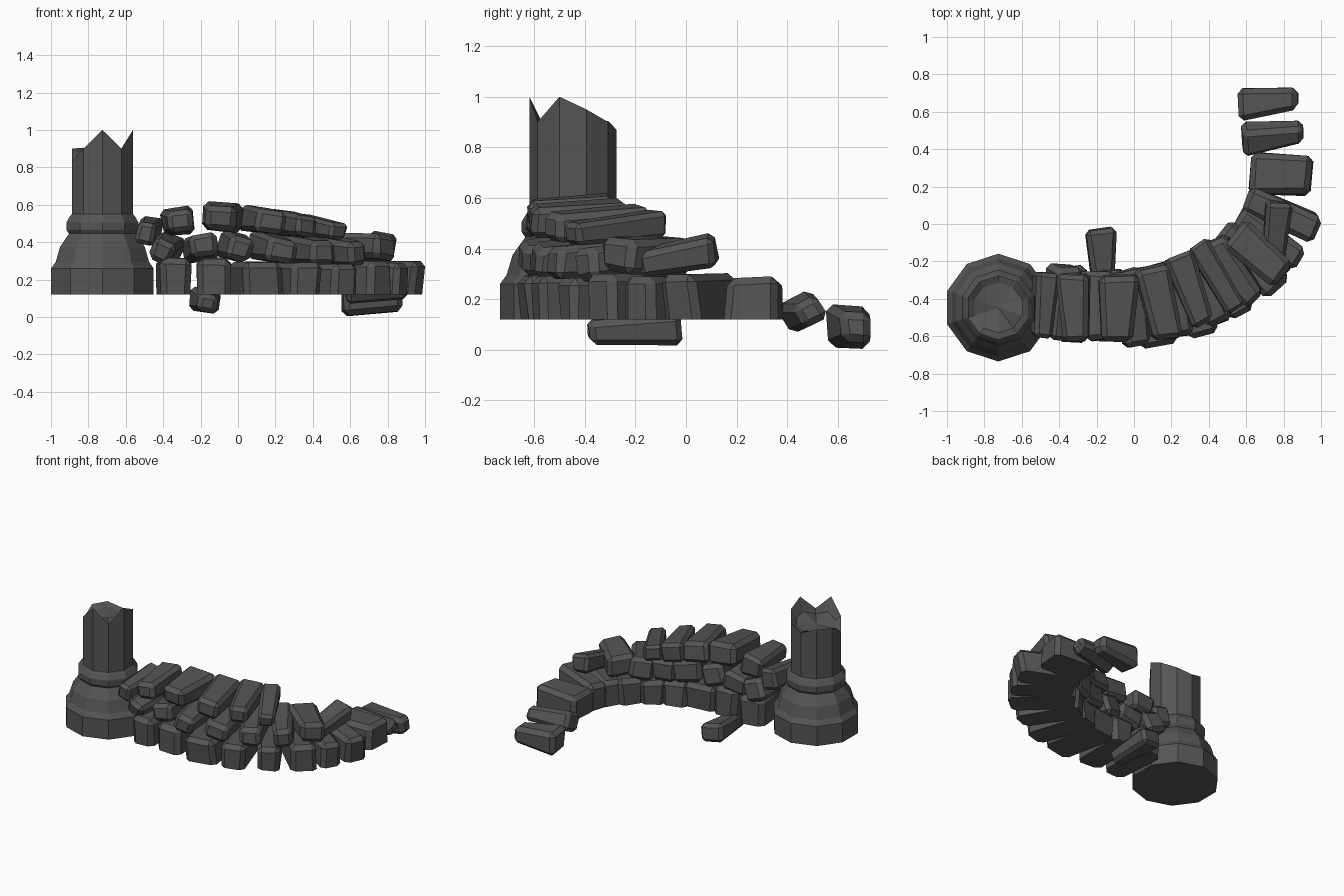
import bpy, bmesh, math, random
from mathutils import Matrix, Euler

random.seed(7)
dark = bpy.data.materials.new("dark_stone")
dark.diffuse_color = (0.09, 0.09, 0.09, 1)


def finish(bm, name):
    bmesh.ops.recalc_face_normals(bm, faces=bm.faces)
    me = bpy.data.meshes.new(name)
    bm.to_mesh(me)
    bm.free()
    me.materials.append(dark)
    ob = bpy.data.objects.new(name, me)
    bpy.context.collection.objects.link(ob)
    return ob


def stone(name, x, y, z, w, d, h, yaw, pitch=0, roll=0, taper=0.8, flat=False):
    """Roughly cut block: local y runs through the wall, +y towards the inside."""
    bm = bmesh.new()
    bmesh.ops.create_cube(bm, size=1)
    for v in bm.verts:
        k = taper if v.co.y < 0 else 1
        low = v.co.z < 0
        v.co.x *= w * k * random.uniform(0.84, 1.1)
        v.co.y *= d * random.uniform(0.88, 1.04)
        if not (flat and low):
            v.co.z *= h * (1 if flat else k) * random.uniform(0.87, 1.07)
        else:
            v.co.z *= h
    # wide chamfers above, a crisp edge where the bottom course meets the ground
    edges = [e for e in bm.edges if not (flat and all(v.co.z < 0 for v in e.verts))]
    bmesh.ops.bevel(bm, geom=edges, offset=min(w, h) * 0.17, offset_type='OFFSET',
                    segments=1, profile=0.5, affect='EDGES')
    rot = Euler((math.radians(pitch), math.radians(roll), math.radians(yaw))).to_matrix().to_4x4()
    bm.transform(Matrix.Translation((x, y, z)) @ rot)
    return finish(bm, name)


# Broken column: ten-sided lathe with a jagged top ring
CX, CY, N = -0.725, -0.447, 10
profile = [(0.288, 0.12), (0.288, 0.26), (0.262, 0.295), (0.238, 0.375), (0.188, 0.445),
           (0.202, 0.465), (0.203, 0.505), (0.185, 0.535), (0.172, 0.55)]
jagged = [1.0, 0.90, 1.0, 0.95, 0.90, 0.87, 0.905, 0.90, 0.83, 0.90]
bm = bmesh.new()


def ring(r, zs):
    out = []
    for i in range(N):
        a = math.radians(-90 + 36 * i)
        out.append(bm.verts.new((CX + r * math.cos(a), CY + r * math.sin(a), zs[i])))
    return out


rings = [ring(r, [z] * N) for r, z in profile] + [ring(0.172, jagged)]
rings.append(ring(0.135, [0.87 + 0.3 * (z - 0.88) for z in jagged]))
for a, b in zip(rings, rings[1:]):
    for i in range(N):
        j = (i + 1) % N
        bm.faces.new((a[i], a[j], b[j], b[i]))
bm.faces.new(rings[0][::-1])
tip = bm.verts.new((CX, CY, 0.87))
for i in range(N):
    bm.faces.new((rings[-1][i], rings[-1][(i + 1) % N], tip))
finish(bm, "broken_column")

# Bottom course, flat underneath, curving round to the right
bottom = [
    (-0.34, -0.43, 0.22, 0.19, 0.43, 0.20, 3),
    (-0.125, -0.44, 0.22, 0.19, 0.41, 0.20, 0),
    (0.10, -0.44, 0.21, 0.23, 0.44, 0.18, 10),
    (0.30, -0.385, 0.205, 0.18, 0.45, 0.17, 20),
    (0.46, -0.30, 0.205, 0.17, 0.44, 0.17, 32),
    (0.615, -0.20, 0.21, 0.19, 0.45, 0.18, 45),
    (0.72, -0.08, 0.21, 0.17, 0.43, 0.18, 56),
    (0.785, 0.055, 0.21, 0.17, 0.43, 0.18, 66),
    (0.78, 0.265, 0.205, 0.22, 0.34, 0.17, 87)]
for i, s in enumerate(bottom):
    stone(f"bottom_stone_{i + 1}", *s, flat=True, taper=0.92)

# Middle course, last numbers tilt the block
middle = [
    (-0.39, -0.42, 0.36, 0.16, 0.40, 0.16, -4, 4, 25),
    (-0.19, -0.44, 0.375, 0.18, 0.39, 0.15, 4, -3, -10),
    (-0.01, -0.45, 0.37, 0.16, 0.43, 0.16, 8, 3, 15),
    (0.19, -0.41, 0.365, 0.21, 0.43, 0.16, 14, 4, 10),
    (0.38, -0.34, 0.355, 0.18, 0.43, 0.16, 24, 3, 0),
    (0.53, -0.25, 0.35, 0.17, 0.41, 0.16, 36, 4, -8),
    (0.67, -0.16, 0.37, 0.21, 0.36, 0.165, 48, 0, 5),
    (0.76, -0.04, 0.365, 0.16, 0.33, 0.13, -4, 10, 8)]
for i, s in enumerate(middle):
    stone(f"middle_stone_{i + 1}", *s)

# Top course
top = [
    (-0.485, -0.44, 0.455, 0.125, 0.36, 0.155, -4, 3, 12),
    (-0.315, -0.455, 0.51, 0.18, 0.38, 0.15, 2, 0, -8),
    (-0.09, -0.45, 0.53, 0.225, 0.37, 0.17, 0, 2, 4),
    (0.14, -0.42, 0.515, 0.19, 0.42, 0.145, 12, 2, 8),
    (0.30, -0.35, 0.495, 0.16, 0.42, 0.14, 21, 3, 6),
    (0.44, -0.28, 0.48, 0.14, 0.42, 0.115, 31, 6, 5)]
for i, s in enumerate(top):
    stone(f"top_stone_{i + 1}", *s)

# Fallen stones lower down the slope
fallen = [
    (-0.17, -0.20, 0.08, 0.16, 0.37, 0.14, 4, 3, 8),
    (0.745, 0.47, 0.15, 0.16, 0.34, 0.15, 97, 0, -28),
    (0.715, 0.655, 0.092, 0.17, 0.33, 0.18, 96, 0, 0)]
for i, s in enumerate(fallen):
    stone(f"fallen_stone_{i + 1}", *s, taper=0.68)
